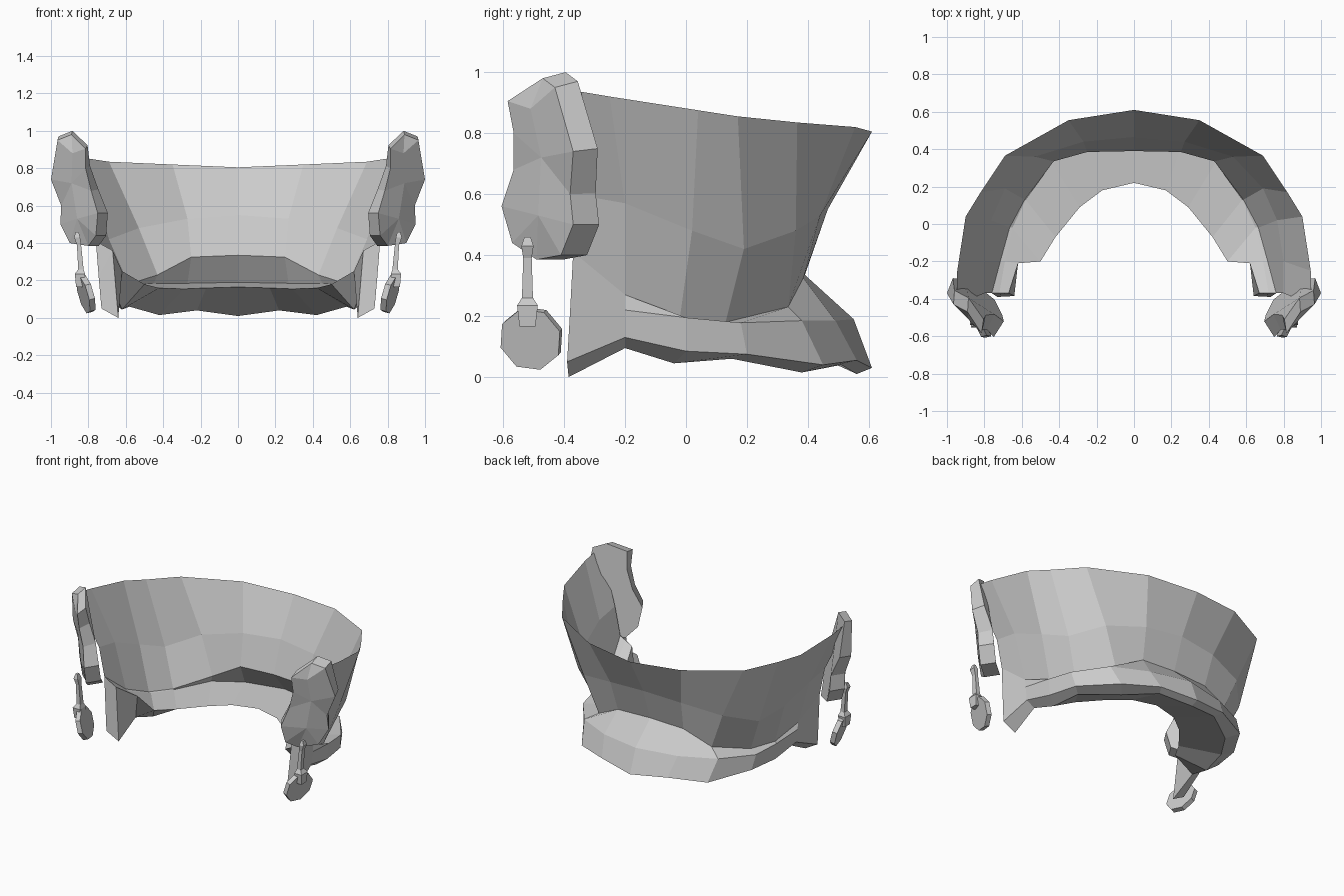
import bpy, bmesh, math
from mathutils import Vector, Matrix

if "Cube" in bpy.data.objects:
    bpy.data.objects.remove(bpy.data.objects["Cube"])


def finish(bm, name):
    """Turn a right-hand half into a mirrored, flat-shaded object."""
    bmesh.ops.recalc_face_normals(bm, faces=bm.faces)
    mesh = bpy.data.meshes.new(name)
    bm.to_mesh(mesh)
    bm.free()
    ob = bpy.data.objects.new(name, mesh)
    bpy.context.collection.objects.link(ob)
    m = ob.modifiers.new("Mirror", 'MIRROR')
    m.use_clip = True
    m.merge_threshold = 0.001
    return ob


def loft(bm, rows, closed=False):
    """Skin quads between consecutive rows of points."""
    vr = [[bm.verts.new(p) for p in row] for row in rows]
    for a, b in zip(vr, vr[1:]):
        n = len(a)
        for i in range(n if closed else n - 1):
            j = (i + 1) % n
            bm.faces.new((a[i], a[j], b[j], b[i]))
    return vr


# Horizontal lines of the mantle, each from centre back round to the front edge
rim = [(0, .61, .805), (.35, .555, .82), (.69, .365, .835), (.82, .17, .855),
       (.90, .04, .875), (.945, -.25, .92), (.95, -.43, .95)]
middle = [(0, .465, .55), (.27, .44, .53), (.53, .36, .48), (.69, .19, .42),
          (.765, .02, .48), (.80, -.2, .57), (.80, -.37, .6)]
waist = [(0, .39, .335), (.25, .385, .325), (.43, .335, .23), (.585, .13, .18),
         (.665, -.02, .195), (.715, -.2, .27), (.76, -.37, .41)]
flare = [(0, .55, .19), (.28, .49, .185), (.51, .38, .185), (.66, .18, .178),
         (.692, 0, .195), (.71, -.2, .22), (.745, -.38, .22)]
hem = [(0, .61, .03), (.25, .56, .055), (.48, .45, .04), (.64, .2, .075),
       (.68, 0, .085), (.70, -.2, .13), (.73, -.39, .05)]
hem_in = [(0, .56, .01), (.22, .51, .04), (.42, .38, .015), (.58, .15, .06),
          (.62, -.04, .045), (.64, -.2, .095), (.64, -.385, 0)]
ledge_in = [(0, .22, .165), (.17, .18, .16), (.29, .09, .155), (.42, -.07, .16),
            (.50, -.2, .18), (.62, -.21, .25), (.67, -.37, .36)]
ledge_back = [(0, .51, .19), (.27, .46, .185), (.45, .35, .185), (.58, .13, .175),
              (.65, -.02, .19), (.69, -.2, .26), (.72, -.37, .385)]

# Mantle: leaning collar, pinched waist, flared skirt and closed front end
bm = bmesh.new()
rows = loft(bm, [rim, middle, waist, flare, hem, hem_in])
tip = bm.verts.new(ledge_in[-1])
bm.faces.new((rows[2][-1], rows[3][-1], tip))
bm.faces.new((rows[3][-1], rows[4][-1], rows[5][-1], tip))
finish(bm, "mantle")

# Inner lining: from the waist into the skirt, over a ledge and down to the hem
bm = bmesh.new()
loft(bm, [waist, ledge_back, ledge_in, hem_in])
finish(bm, "inner_ledge")

# Front shoulder plates, thinner towards the top
outline = [(.89, -.47, .98), (.815, -.585, .905), (.815, -.565, .8), (.785, -.565, .68),
           (.75, -.605, .56), (.76, -.57, .44), (.80, -.49, .385), (.90, -.41, .40),
           (.95, -.37, .5), (.945, -.38, .6), (1.0, -.37, .74), (.965, -.43, .95)]
back = []
for x, y, z in outline:
    t = min(1, max(0, (.95 - z) / .4))
    back.append((x - .005 - .05 * t, y + .075 + .01 * t, z + .02 * (1 - t)))
spine = [(.885, -.51, .88), (.89, -.475, .72), (.86, -.485, .53)]
bm = bmesh.new()
front, rear = loft(bm, [outline, back], closed=True)
s = [bm.verts.new(p) for p in spine]
owner = [0, 0, 1, 1, 2, 2, 2, 2, 2, 1, 1, 0]
for i in range(12):
    j = (i + 1) % 12
    a, b = s[owner[i]], s[owner[j]]
    bm.faces.new((front[i], front[j], b) if a is b else (front[i], front[j], b, a))
bm.faces.new(list(reversed(rear)))
finish(bm, "shoulder_plate")

# Hanging rods: square sections along a short path (x, z, half width)
bm = bmesh.new()
path = [(.86, .46, .010), (.86, .43, .020), (.85, .39, .014), (.84, .26, .018),
        (.845, .235, .034), (.845, .165, .026)]
rings = [[(x + sx * w * .8, -.52 + sy * w, z) for sx, sy in ((-1, -1), (1, -1), (1, 1), (-1, 1))]
         for x, z, w in path]
rows = loft(bm, rings, closed=True)
bm.faces.new(rows[0])
bm.faces.new(rows[-1])
finish(bm, "pendant_rod")

# Low-poly pendant discs
bm = bmesh.new()
bmesh.ops.create_cone(bm, cap_ends=True, cap_tris=True, segments=8,
                      radius1=.106, radius2=.106, depth=.032)
bm.transform(Matrix.Translation((.813, -.507, .127)) @ Matrix.Rotation(math.radians(-15), 4, 'Z')
             @ Matrix.Rotation(math.radians(90 + 15), 4, 'Y')
             @ Matrix.Rotation(math.radians(15), 4, 'Z'))
finish(bm, "pendant_disc")
